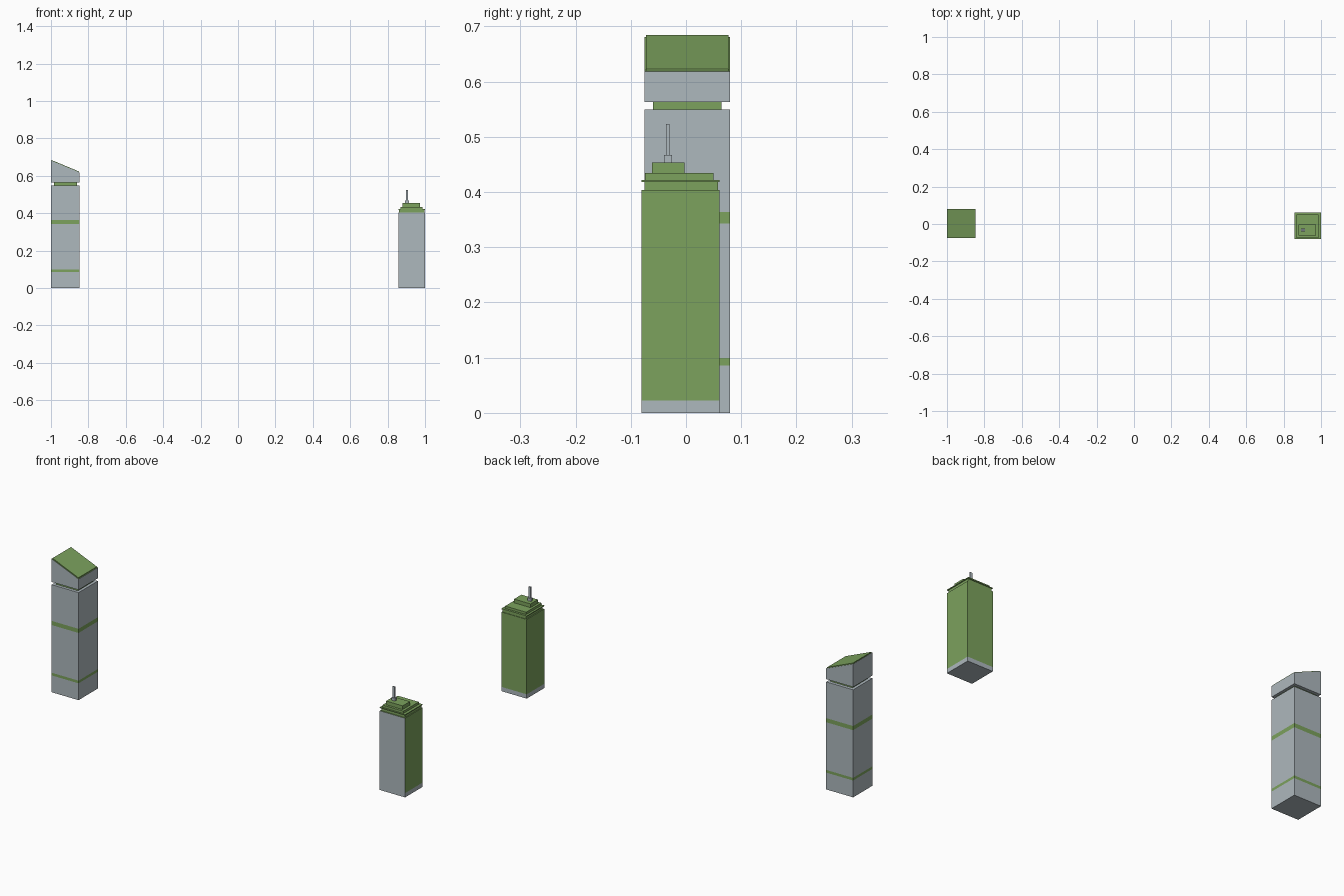
import bpy, bmesh

if "Cube" in bpy.data.objects:
    bpy.data.objects.remove(bpy.data.objects["Cube"])

green = bpy.data.materials.new("green")
green.diffuse_color = (0.20, 0.36, 0.11, 1)
green.use_nodes = True
green.node_tree.nodes["Principled BSDF"].inputs["Base Color"].default_value = green.diffuse_color
grey = bpy.data.materials.new("grey")
grey.diffuse_color = (0.42, 0.48, 0.51, 1)
grey.use_nodes = True
grey.node_tree.nodes["Principled BSDF"].inputs["Base Color"].default_value = grey.diffuse_color


def tower(name, x, y, levels, is_green, slope=0.0):
    """Box with rings at each level; slope raises the left side of the top."""
    bm = bmesh.new()
    rings = []
    for z in levels:
        s = slope if z == levels[-1] else 0
        rings.append([bm.verts.new(c) for c in (
            (x[0], y[0], z + s), (x[1], y[0], z),
            (x[1], y[1], z), (x[0], y[1], z + s))])
    bm.faces.new(rings[0][::-1])
    bm.faces.new(rings[-1])
    for a, b in zip(rings, rings[1:]):
        for i in range(4):
            j = (i + 1) % 4
            bm.faces.new((a[i], a[j], b[j], b[i]))
    bm.normal_update()
    for f in bm.faces:
        f.material_index = int(is_green(f.calc_center_median(), f.normal))
    mesh = bpy.data.meshes.new(name)
    bm.to_mesh(mesh)
    bm.free()
    mesh.materials.append(grey)
    mesh.materials.append(green)
    ob = bpy.data.objects.new(name, mesh)
    bpy.context.collection.objects.link(ob)
    return ob


def all_green(c, n):
    return True


def all_grey(c, n):
    return False


# Tall tower: banded shaft, recessed neck, slanted crown and inset roof
tx, ty = (-1.0, -0.848), (-0.075, 0.08)
tower("tall_tower_shaft", tx, ty, (0, 0.086, 0.0995, 0.343, 0.364, 0.549),
      lambda c, n: abs(n.z) < 0.5 and (0.086 < c.z < 0.0995 or 0.343 < c.z < 0.364))
tower("tall_tower_neck", (-0.985, -0.862), (-0.06, 0.064), (0.549, 0.563), all_green)
tower("tall_tower_crown", tx, ty, (0.563, 0.618),
      lambda c, n: n.z > 0.5, slope=0.063)
tower("tall_tower_roof", (-0.997, -0.851), (-0.072, 0.077), (0.618, 0.623),
      all_green, slope=0.061)

# Short tower: grey front and plinth, green on the other sides
sx, sy = (0.857, 1.0), (-0.0806, 0.0607)
tower("short_tower_shaft", sx, sy, (0, 0.022, 0.404),
      lambda c, n: c.z > 0.022 and n.y > -0.5)

# Stepped roof tiers
tiers = [
    ("roof_collar", (0.862, 0.996), (-0.075, 0.058), 0.404, 0.418),
    ("roof_ledge", sx, sy, 0.418, 0.422),
    ("roof_step", (0.868, 0.986), (-0.074, 0.050), 0.422, 0.434),
    ("roof_plant_room", (0.88, 0.973), (-0.0616, -0.003), 0.434, 0.453),
]
for name, x, y, z0, z1 in tiers:
    tower(name, x, y, (z0, z1), all_green)

# Antenna
tower("antenna_base", (0.894, 0.914), (-0.040, -0.025), (0.453, 0.467), all_grey)
tower("antenna_mast", (0.898, 0.910), (-0.036, -0.030), (0.467, 0.523), all_grey)
